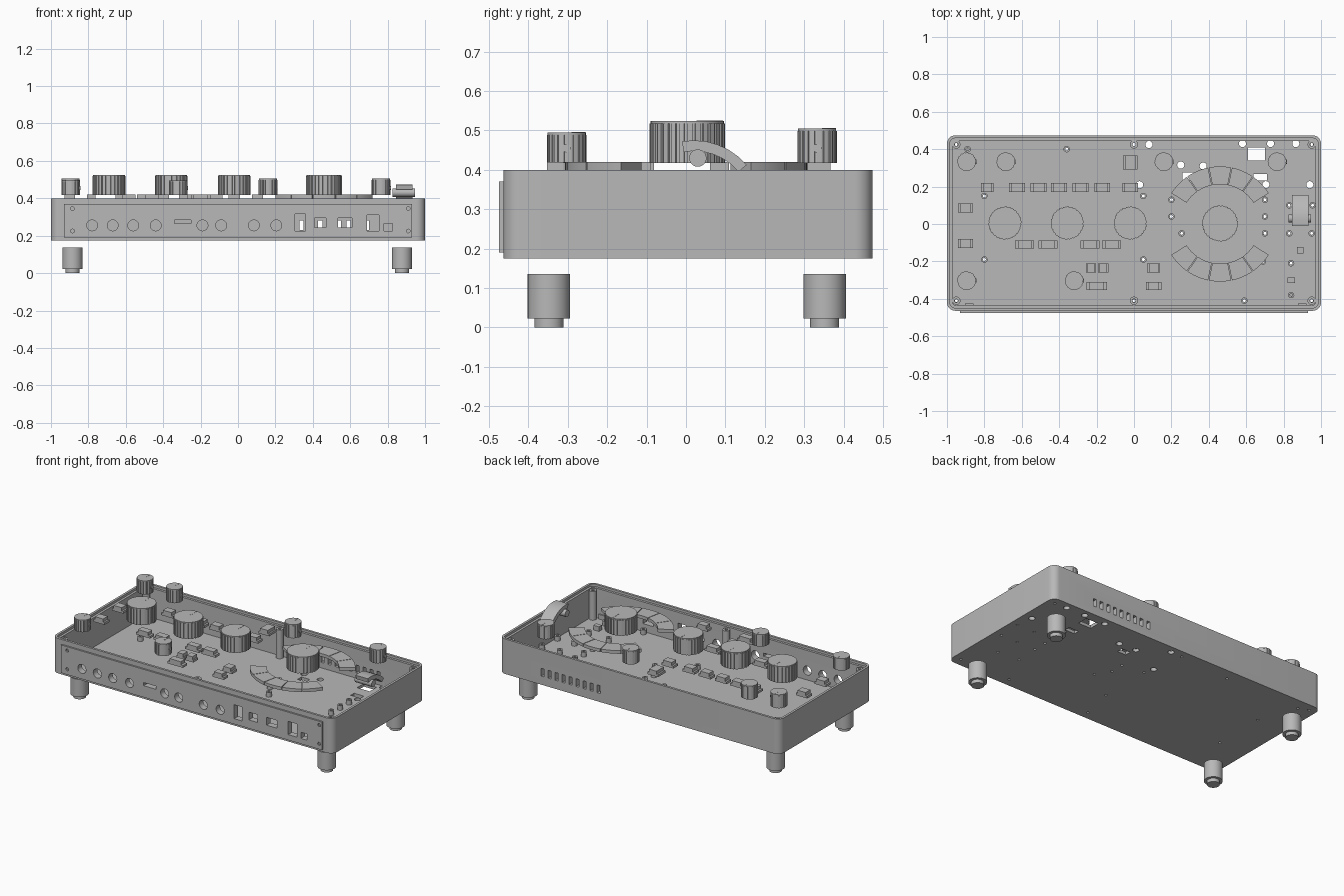
import bpy, bmesh
from math import cos, sin, pi, radians

if "Cube" in bpy.data.objects:
    bpy.data.objects.remove(bpy.data.objects["Cube"], do_unlink=True)

grey = bpy.data.materials.new("plain_grey")
grey.use_nodes = True
grey.diffuse_color = (0.48, 0.48, 0.48, 1)
grey.node_tree.nodes["Principled BSDF"].inputs["Base Color"].default_value = grey.diffuse_color


def circle(u, v, r, n=24):
    return [(u + r * cos(2 * pi * i / n), v + r * sin(2 * pi * i / n)) for i in range(n)]


def rect(u, v, w, h):
    return [(u - w / 2, v - h / 2), (u + w / 2, v - h / 2),
            (u + w / 2, v + h / 2), (u - w / 2, v + h / 2)]


def loft(bm, loops):
    """Skin a stack of equal loops and cap both ends."""
    rings = [[bm.verts.new(p) for p in loop] for loop in loops]
    n = len(rings[0])
    for a, b in zip(rings, rings[1:]):
        for i in range(n):
            bm.faces.new((a[i], a[(i + 1) % n], b[(i + 1) % n], b[i]))
    bm.faces.new(rings[0][::-1])
    bm.faces.new(rings[-1])


def prism(bm, pts, t0, t1, axis="z"):
    place = {"x": lambda u, v, t: (t, u, v),
             "y": lambda u, v, t: (u, t, v),
             "z": lambda u, v, t: (u, v, t)}[axis]
    loft(bm, [[place(u, v, t) for u, v in pts] for t in (t0, t1)])


def finish(name, bm):
    bmesh.ops.recalc_face_normals(bm, faces=bm.faces)
    mesh = bpy.data.meshes.new(name)
    bm.to_mesh(mesh)
    bm.free()
    mesh.materials.append(grey)
    obj = bpy.data.objects.new(name, mesh)
    bpy.context.collection.objects.link(obj)
    mesh.shade_smooth()
    mesh.set_sharp_from_angle(angle=radians(30))
    return obj


def solid(name, *prisms):
    bm = bmesh.new()
    for args in prisms:
        prism(bm, *args)
    return finish(name, bm)


def cut(obj, cutter):
    mod = obj.modifiers.new("holes", "BOOLEAN")
    mod.object = cutter
    mod.operation = "DIFFERENCE"
    mod.solver = "EXACT"


def tube(name, x, y, z0, z1, r, hole):
    """Post with an open bore."""
    bm = bmesh.new()
    loops = [[(*p, z) for p in circle(x, y, q, 20)]
             for q, z in ((hole, z0), (r, z0), (r, z1), (hole, z1), (hole, z0))]
    loft(bm, loops)
    bmesh.ops.delete(bm, geom=[f for f in bm.faces if len(f.verts) > 4], context="FACES_ONLY")
    bmesh.ops.remove_doubles(bm, verts=bm.verts, dist=1e-5)
    return finish(name, bm)


# Open tray with rounded corners and a stepped rim
HALF_Y, MID_Y, CORNER, FLOOR = 0.469, 0.005, 0.045, 0.195


def tray_loop(inset, z):
    pts = []
    for k, (sx, sy) in enumerate(((1, 1), (-1, 1), (-1, -1), (1, -1))):
        for i in range(9):
            a = (k + i / 8) * pi / 2
            r = CORNER - inset
            pts.append((sx * (1 - CORNER) + r * cos(a),
                        MID_Y + sy * (HALF_Y - CORNER) + r * sin(a), z))
    return pts


bm = bmesh.new()
loft(bm, [tray_loop(i, z) for i, z in
          ((0, 0.175), (0, 0.4), (0.015, 0.4), (0.015, 0.385), (0.03, 0.385), (0.03, FLOOR))])
tray = finish("tray", bm)

# Connector plate on the front
plate = solid("front_plate", (rect(0, 0.28, 1.86, 0.18), -0.475, -0.4625, "y"))

# Front openings
front_holes = [(circle(x, 0.255, 0.029), -0.5, -0.42, "y")
               for x in (-0.78, -0.67, -0.56, -0.44, -0.19, -0.09, 0.085, 0.205)]
front_holes += [(rect(*r), -0.5, -0.42, "y") for r in
                ((-0.295, 0.275, 0.09, 0.02), (0.333, 0.27, 0.055, 0.09),
                 (0.44, 0.27, 0.06, 0.05), (0.573, 0.27, 0.075, 0.05),
                 (0.722, 0.268, 0.065, 0.085), (0.803, 0.245, 0.045, 0.04))]
# Screw holes in the plate
front_holes += [(circle(x, z, 0.01, 12), -0.5, -0.464, "y")
                for x in (-0.885, 0.91) for z in (0.225, 0.345)]

# Vent slots in the back
vents = [(rect(0.29 + 0.05 * i, 0.255, 0.022, 0.05), 0.42, 0.5, "y") for i in range(9)]

# Floor openings and short standoffs
open_holes = [(0.08, 0.425), (0.58, 0.43), (0.73, 0.43), (0.865, 0.43), (0.25, 0.315),
              (0.37, 0.31), (0.94, 0.21), (0.705, 0.21), (0.03, 0.21)]
standoffs = [(-0.8, 0.15), (-0.8, -0.19), (0.05, 0.15), (0.05, -0.19), (0.2, 0.13),
             (0.2, 0.04), (0.255, -0.05), (0.7, 0.13), (0.7, 0.04), (0.7, -0.05),
             (0.83, 0.1), (0.955, 0.1), (0.83, -0.05), (0.95, -0.05), (0.84, -0.21),
             (0.84, -0.38), (0.59, -0.41), (0.69, -0.2), (-0.89, 0.4), (-0.36, 0.4)]
bosses = [(x, y) for x in (-0.95, 0, 0.95) for y in (-0.41, 0.425)]
floor_holes = [(circle(x, y, 0.019), 0.15, 0.22) for x, y in open_holes]
floor_holes += [(circle(x, y, 0.008, 12), 0.15, 0.22) for x, y in standoffs + bosses]
floor_holes += [(rect(*r), 0.15, 0.22) for r in
                ((0.655, 0.375, 0.09, 0.07), (0.29, 0.255, 0.06, 0.04),
                 (0.675, 0.25, 0.07, 0.035))]

cutter = solid("hole_cutter", *front_holes, *vents, *floor_holes)
cutter.hide_render = True
cutter.hide_viewport = True
cut(tray, cutter)
cut(plate, cutter)

# Apply the cuts and drop the cutter
bpy.context.view_layer.update()
graph = bpy.context.evaluated_depsgraph_get()
for obj in (tray, plate):
    mesh = bpy.data.meshes.new_from_object(obj.evaluated_get(graph))
    obj.modifiers.clear()
    obj.data = mesh
    mesh.shade_smooth()
    mesh.set_sharp_from_angle(angle=radians(30))
bpy.data.objects.remove(cutter, do_unlink=True)

for x, y in standoffs:
    tube("standoff", x, y, FLOOR - 0.002, 0.225, 0.017, 0.008)
for x, y in bosses:
    tube("screw_boss", x, y, FLOOR - 0.002, 0.38, 0.022, 0.009)

# Loose clips and blocks on the floor
for x, y, w, h in ((0.89, -0.14, 0.035, 0.035), (0.84, -0.3, 0.04, 0.03),
                   (0.9, -0.432, 0.045, 0.012), (-0.88, -0.432, 0.045, 0.012)):
    solid("floor_block", (rect(x, y, w, h), FLOOR - 0.002, 0.225))


# Fluted knobs with a pointer line
def knob(name, x, y, r, top, flutes):
    ring = []
    for i in range(flutes):
        for part, q in ((0, 1), (0.62, 1), (0.66, 0.94), (0.96, 0.94)):
            a = 2 * pi * (i + part) / flutes
            ring.append((x + q * r * cos(a), y + q * r * sin(a)))
    solid(name, (ring, 0.418, top - 0.006), (circle(x, y, r * 0.97, 40), top - 0.006, top),
          (rect(x, y + r * 0.6, 0.006, r * 0.7), top - 0.001, top + 0.001))


for x in (-0.69, -0.357, -0.02):
    knob("large_knob", x, 0.005, 0.088, 0.524, 26)
knob("main_knob", 0.46, 0.003, 0.096, 0.524, 28)
for x, y, top in ((-0.895, 0.333, 0.505), (-0.685, 0.333, 0.505), (0.16, 0.333, 0.505),
                  (0.765, 0.333, 0.505), (-0.895, -0.303, 0.495), (-0.32, -0.303, 0.495)):
    knob("small_knob", x, y, 0.05, top, 18)
    solid("set_screw", (circle(y, 0.455, 0.011, 16), x + 0.04, x + 0.052, "x"))

# Two arcs of curved pads around the main knob
for side in (1, -1):
    for i in range(5):
        a0 = 32 + i * 23.2
        angles = [radians(a0 + 0.4 + 22.4 * j / 6) for j in range(7)]
        pts = [(0.46 + r * cos(a), side * r * sin(a))
               for r, arc in ((0.308, angles), (0.212, angles[::-1])) for a in arc]
        solid("curved_pad", (pts, 0.4, 0.42))

# Push buttons: cap on a wider flange
buttons = [(x, 0.195, 0.085, 0.046) for x in (-0.625, -0.51, -0.4, -0.285, -0.17, -0.02)]
buttons += [(x, -0.11, 0.1, 0.042) for x in (-0.585, -0.46, -0.235, -0.12)]
buttons += [(-0.9, y, 0.08, 0.048) for y in (0.085, -0.105)]
buttons += [(-0.785, 0.195, 0.065, 0.046), (-0.23, -0.235, 0.055, 0.046),
            (-0.165, -0.235, 0.055, 0.046), (0.105, -0.235, 0.07, 0.05),
            (-0.2, -0.332, 0.11, 0.042), (0.105, -0.332, 0.082, 0.042),
            (-0.02, 0.33, 0.075, 0.075)]
for x, y, w, h in buttons:
    solid("button", (rect(x, y, w, h), 0.385, 0.4), (rect(x, y, w * 0.72, h), 0.4, 0.42))

# Curved lever with a side pin
arc = [radians(100 - 10 * i) for i in range(7)]
lever = [(0.02 + r * cos(a), 0.3 + r * sin(a)) for r, s in ((0.175, arc), (0.148, arc[::-1])) for a in s]
solid("lever", (lever, 0.845, 0.932, "x"),
      (circle(0.03, 0.43, 0.022), 0.825, 0.945, "x"))

# Four stepped feet
for x in (-0.885, 0.877):
    for y in (-0.348, 0.352):
        solid("foot", (circle(x, y, 0.054, 40), 0.022, 0.136),
              (circle(x, y, 0.037, 32), 0, 0.022))
